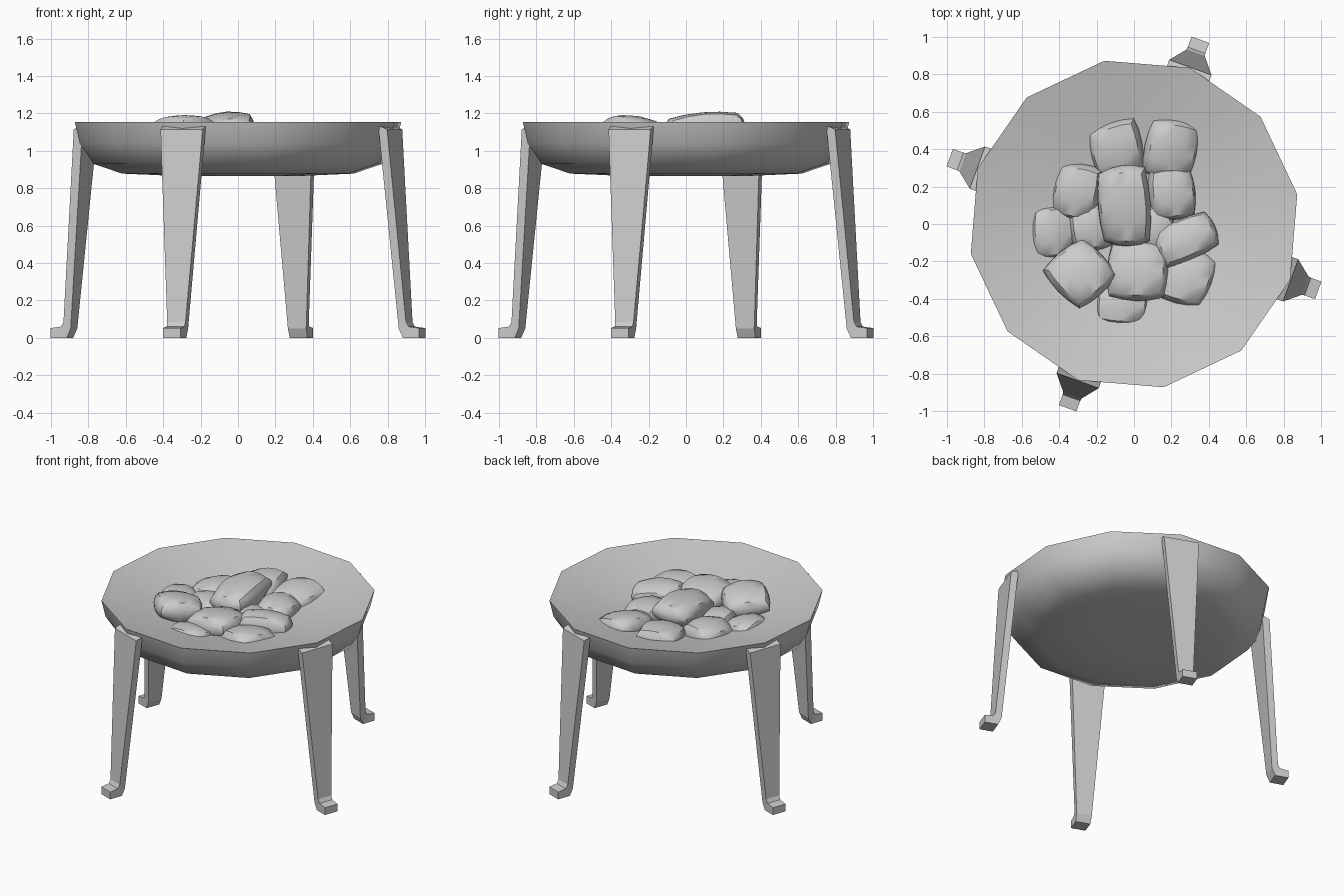
import bpy, bmesh, math, random
from mathutils import Matrix, Euler, Vector

if "Cube" in bpy.data.objects:
    bpy.data.objects.remove(bpy.data.objects["Cube"])

random.seed(4)


def finish(name, bm, smooth=None):
    bmesh.ops.recalc_face_normals(bm, faces=bm.faces)
    me = bpy.data.meshes.new(name)
    bm.to_mesh(me)
    bm.free()
    ob = bpy.data.objects.new(name, me)
    bpy.context.collection.objects.link(ob)
    if smooth:
        bpy.ops.object.select_all(action='DESELECT')
        ob.select_set(True)
        bpy.context.view_layer.objects.active = ob
        bpy.ops.object.shade_smooth_by_angle(angle=math.radians(smooth))
    return ob


# Fire bowl: twelve-sided lathe, closed underside and shallow dished top
def fire_bowl():
    profile = [(0.33, 0.865), (0.63, 0.878), (0.785, 0.93), (0.86, 1.04),
               (0.887, 1.155), (0.5, 1.06), (0.25, 1.02)]
    bm = bmesh.new()
    n, start = 12, math.radians(10.3)
    rings = []
    for r, z in profile:
        rings.append([bm.verts.new((r * math.cos(start + i * math.tau / n),
                                    r * math.sin(start + i * math.tau / n), z))
                      for i in range(n)])
    for a, b in zip(rings, rings[1:]):
        for i in range(n):
            j = (i + 1) % n
            bm.faces.new((a[i], a[j], b[j], b[i]))
    bm.faces.new(rings[0])
    bm.faces.new(rings[-1])
    finish("fire_bowl", bm, 45)


# Leg: sections of (outer r, outer z, inner r, inner z, half width)
def leg(index):
    sections = [(1.047, 0.052, 1.047, 0.0, 0.05),
                (0.987, 0.06, 0.955, 0.0, 0.05),
                (0.973, 0.085, 0.932, 0.05, 0.052),
                (0.89, 1.115, 0.84, 1.135, 0.12)]
    bm = bmesh.new()
    loops = []
    for ro, zo, ri, zi, w in sections:
        loops.append([bm.verts.new(p) for p in
                      ((ro, -w, zo), (ro, w, zo), (ri, w, zi), (ri, -w, zi))])
    for a, b in zip(loops, loops[1:]):
        for i in range(4):
            j = (i + 1) % 4
            bm.faces.new((a[i], a[j], b[j], b[i]))
    bm.faces.new(loops[0])
    bm.faces.new(loops[-1])
    bm.transform(Matrix.Rotation(math.radians(-19.8 + 90 * index), 4, 'Z'))
    finish(f"leg_{index + 1}", bm)


# Coal: pillow-shaped block with a slightly irregular outline
def coal(index, x, y, sx, sy, rot, top, tilt_x, tilt_y):
    bm = bmesh.new()
    bmesh.ops.create_cube(bm, size=2)
    corner = {(a, b): Vector((random.uniform(-.1, .1), random.uniform(-.1, .1)))
              for a in (-1, 1) for b in (-1, 1)}
    bmesh.ops.subdivide_edges(bm, edges=bm.edges[:], cuts=3, use_grid_fill=True)
    for v in bm.verts:
        px, py, pz = v.co
        k = 1.03 - 0.16 * pz * pz
        off = sum((c * (1 + a * px) * (1 + b * py) / 4
                   for (a, b), c in corner.items()), Vector((0, 0)))
        v.co = (k * px * (1 - 0.13 * py * py) + off.x,
                k * py * (1 - 0.13 * px * px) + off.y,
                pz * (1 - 0.22 * (px * px + py * py)))
    h = 0.085
    m = (Matrix.Translation((x, y, top - h))
         @ Euler((math.radians(tilt_x), math.radians(tilt_y), math.radians(rot))).to_matrix().to_4x4()
         @ Matrix.Diagonal((sx / 2, sy / 2, h, 1)))
    bm.transform(m)
    finish(f"coal_{index + 1}", bm, 38)


fire_bowl()
for i in range(4):
    leg(i)

# Coal pile: x, y, width, depth, turn, top height, tilt x, tilt y
coals = [(-0.09, 0.40, 0.27, 0.29, 15, 1.13, 6, -6),
         (0.20, 0.40, 0.29, 0.31, -12, 1.13, 6, 8),
         (-0.31, 0.17, 0.25, 0.30, -12, 1.12, 4, -8),
         (0.20, 0.17, 0.25, 0.27, 5, 1.13, 0, 6),
         (-0.06, 0.09, 0.27, 0.43, 3, 1.205, 5, -4),
         (-0.44, -0.04, 0.23, 0.28, 4, 1.10, 0, 8),
         (-0.23, -0.02, 0.21, 0.24, 10, 1.11, 0, 5),
         (0.28, -0.08, 0.34, 0.22, 22, 1.145, -8, 4),
         (-0.29, -0.26, 0.30, 0.31, 38, 1.185, -8, 6),
         (0.02, -0.26, 0.30, 0.31, -4, 1.15, -6, -4),
         (0.28, -0.29, 0.28, 0.30, -20, 1.11, -6, -5),
         (-0.06, -0.42, 0.28, 0.26, -8, 1.09, -8, 0),
         (0.11, -0.02, 0.20, 0.22, 35, 1.11, 0, 0)]
for i, c in enumerate(coals):
    coal(i, *c)
